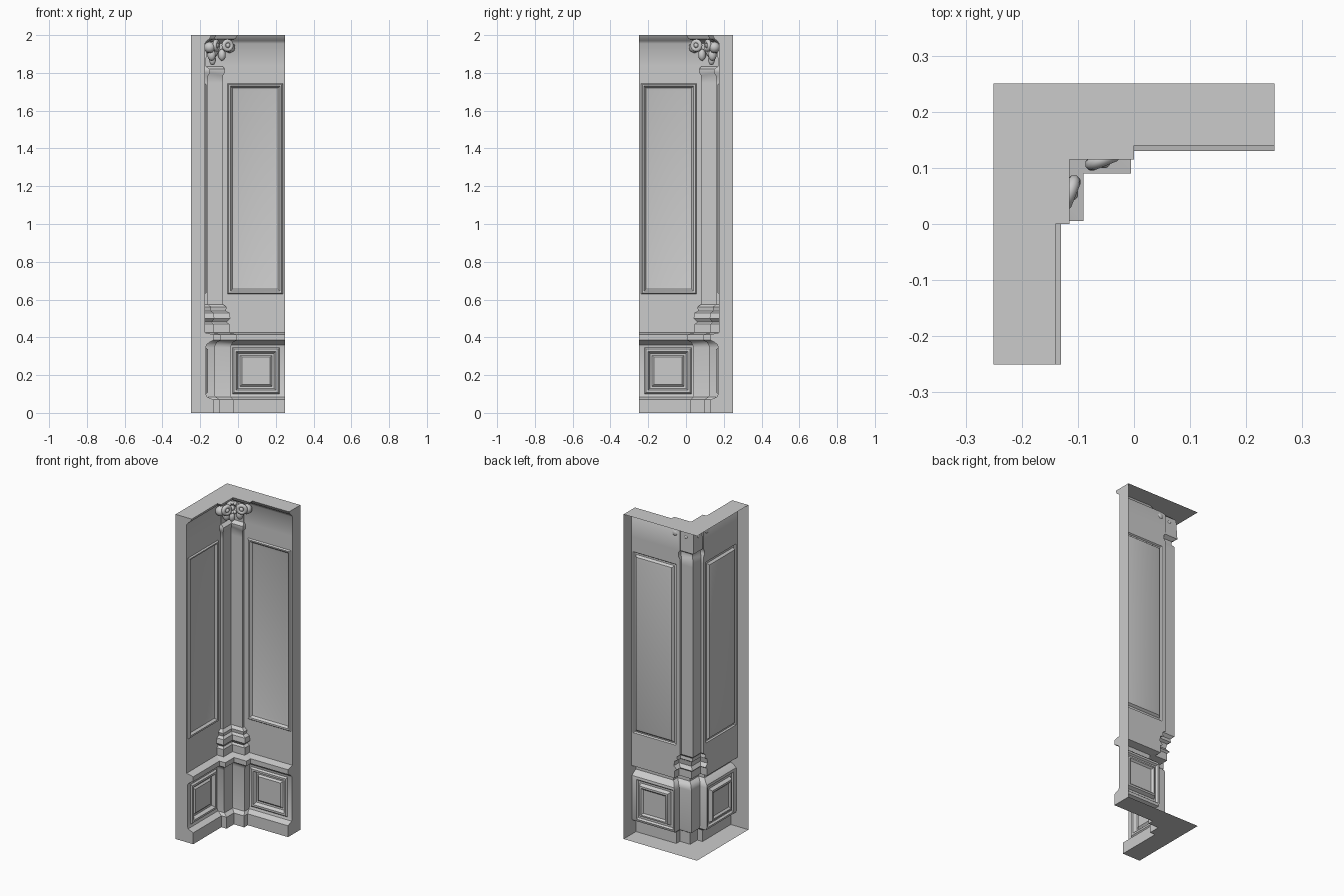
import bpy, bmesh, math
from mathutils import Vector, Matrix

if "Cube" in bpy.data.objects:
    bpy.data.objects.remove(bpy.data.objects["Cube"])

# Arm coordinates: u along the wall from the outer corner, d depth from the outer plane
def P(arm, u, d, z):
    return (-0.25 + u, 0.25 - d, z) if arm == 0 else (-0.25 + d, 0.25 - u, z)

def finish(name, bm, angle=35):
    bmesh.ops.remove_doubles(bm, verts=bm.verts, dist=0.0002)
    bmesh.ops.recalc_face_normals(bm, faces=bm.faces)
    me = bpy.data.meshes.new(name)
    bm.to_mesh(me)
    bm.free()
    ob = bpy.data.objects.new(name, me)
    bpy.context.collection.objects.link(ob)
    bpy.ops.object.select_all(action='DESELECT')
    ob.select_set(True)
    bpy.context.view_layer.objects.active = ob
    bpy.ops.object.shade_smooth_by_angle(angle=math.radians(angle))
    return ob

def face(bm, pts):
    bm.faces.new([bm.verts.new(p) for p in pts])

# Stations: z, wall depth, pilaster depth, pilaster edge
S = [(0, .12, .155, .225), (.07, .12, .155, .225), (.085, .085, .13, .21), (.10, .08, .128, .21),
     (.345, .08, .128, .21), (.36, .083, .13, .215), (.375, .10, .14, .225), (.385, .12, .16, .245),
     (.415, .12, .16, .245), (.425, .075, .12, .205), (.47, .075, .12, .205), (.48, .075, .11, .19),
     (.50, .075, .125, .21), (.53, .075, .12, .205), (.54, .075, .105, .185), (.56, .075, .108, .19),
     (.575, .075, .092, .17), (.63, .075, .092, .17), (1.745, .075, .092, .17), (1.785, .075, .092, .17),
     (1.80, .075, .102, .18), (1.82, .075, .102, .18), (1.835, .075, .08, .17), (1.955, .075, .085, .17),
     (1.97, .085, .10, .20), (1.98, .10, .125, .235), (2.0, .11, .135, .25)]
END = 0.5

# Panels: start u, end u, bottom z, top z, rings of (inset, depth)
PANELS = {
    "lower_panel": (.22, .47, .10, .345,
                    [(0, .08), (.008, .09), (.02, .09), (.03, .07), (.04, .068), (.05, .078)]),
    "tall_panel": (.195, .487, .63, 1.745,
                   [(0, .075), (.006, .083), (.015, .081), (.025, .068), (.042, .063)]),
}

def columns(z, u):
    a, b = PANELS["lower_panel" if z < .4 else "tall_panel"][:2]
    return [u, max(a, u + .005), b, END]

# Wall with panel openings
bm = bmesh.new()
for arm in (0, 1):
    for (z0, d0, p0, u0), (z1, d1, p1, u1) in zip(S, S[1:]):
        c0, c1 = columns(z0, u0), columns(z1, u1)
        for i in range(3):
            opening = i == 1 and any(z0 >= q[2] - .001 and z1 <= q[3] + .001 for q in PANELS.values())
            if not opening:
                face(bm, [P(arm, c0[i], d0, z0), P(arm, c0[i + 1], d0, z0),
                          P(arm, c1[i + 1], d1, z1), P(arm, c1[i], d1, z1)])
finish("wall", bm)

# Corner pilaster with pedestal, base and necking
bm = bmesh.new()
for arm in (0, 1):
    for s, t in zip(S, S[1:]):
        a, b = [[P(arm, u, d, z), P(arm, u, p, z), P(arm, p, p, z)] for z, d, p, u in (s, t)]
        for i in range(2):
            face(bm, [a[i], a[i + 1], b[i + 1], b[i]])
finish("corner_pilaster", bm)

# Moulded panels
for name, (ua, ub, za, zb, rings) in PANELS.items():
    bm = bmesh.new()
    for arm in (0, 1):
        loops = [[P(arm, ua + i, d, za + i), P(arm, ub - i, d, za + i),
                  P(arm, ub - i, d, zb - i), P(arm, ua + i, d, zb - i)] for i, d in rings]
        for a, b in zip(loops, loops[1:]):
            for k in range(4):
                face(bm, [a[k], a[(k + 1) % 4], b[(k + 1) % 4], b[k]])
        face(bm, loops[-1])
    finish(name, bm)

# End, top and bottom caps; the back stays open
bm = bmesh.new()
for arm in (0, 1):
    face(bm, [P(arm, END, 0, 0)] + [P(arm, END, s[1], s[0]) for s in S] + [P(arm, END, 0, 2)])
for z, d, p, u in (S[0], S[-1]):
    half = lambda arm: [P(arm, END, 0, z), P(arm, END, d, z), P(arm, u, d, z), P(arm, u, p, z)]
    face(bm, [P(0, 0, 0, z)] + half(0) + [P(0, p, p, z)] + half(1)[::-1])
finish("end_caps", bm)

# Ornament helpers
def ring(bm, centre, normal, R, r, n=20, m=8):
    rot = Vector(normal).to_track_quat('Z', 'Y').to_matrix()
    g = []
    for i in range(n):
        a = 2 * math.pi * i / n
        g.append([bm.verts.new(Vector(centre) + rot @ Vector((
            (R + r * math.cos(t)) * math.cos(a), (R + r * math.cos(t)) * math.sin(a), r * math.sin(t))))
            for t in [2 * math.pi * j / m for j in range(m)]])
    for i in range(n):
        for j in range(m):
            k, l = (i + 1) % n, (j + 1) % m
            bm.faces.new([g[i][j], g[k][j], g[k][l], g[i][l]])

def blob(bm, centre, normal, size):
    rot = Vector(normal).to_track_quat('Z', 'Y').to_matrix().to_4x4()
    mat = Matrix.Translation(centre) @ rot @ Matrix.Diagonal((*size, 1))
    bmesh.ops.create_uvsphere(bm, u_segments=14, v_segments=8, radius=1, matrix=mat)

# Rosette in the corner
out = Vector((1, -1, 0)).normalized()
bm = bmesh.new()
c = Vector(P(0, .115, .115, 1.925))
ring(bm, c, out, .03, .012)
blob(bm, c + out * .006, out, (.015, .015, .014))
side = Vector((1, 1, 0)).normalized()
for k in range(6):
    a = k * math.pi / 3
    blob(bm, c + (side * math.cos(a) + Vector((0, 0, 1)) * math.sin(a)) * .03, out, (.013, .013, .016))
blob(bm, c + Vector((0, 0, -.055)), out, (.018, .03, .018))
finish("rosette", bm, 60)

# Scrolls and leaves on either side
bm = bmesh.new()
for arm in (0, 1):
    n = Vector((.4, -1, 0)) if arm == 0 else Vector((1, -.4, 0))
    c = Vector(P(arm, .195, .135, 1.945))
    ring(bm, c, n, .022, .012)
    blob(bm, c, n, (.014, .014, .016))
    blob(bm, P(arm, .165, .11, 1.895), n, (.02, .032, .022))
    blob(bm, P(arm, .205, .10, 1.935), n, (.03, .03, .03))
finish("scrolls", bm, 60)
